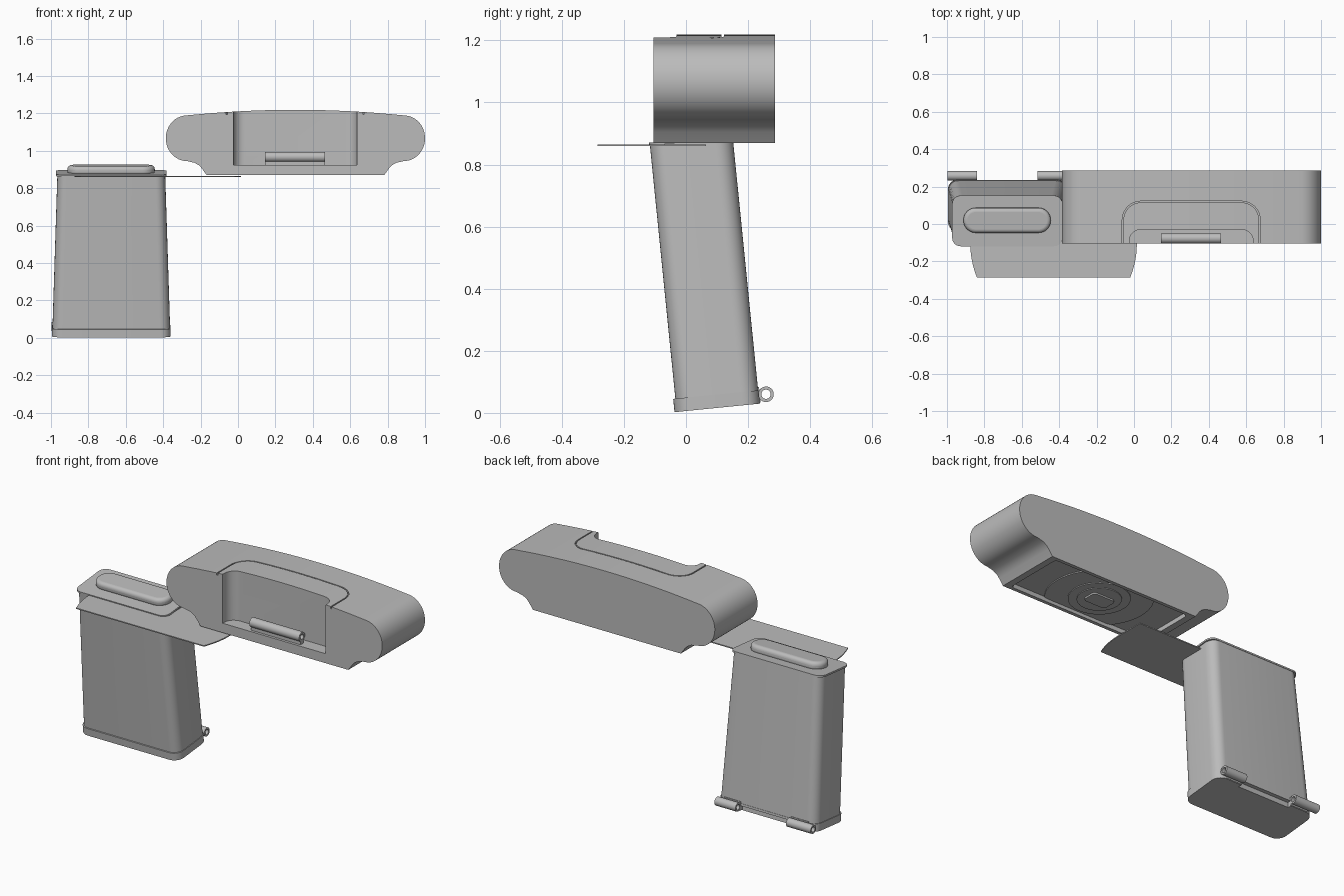
import bpy, bmesh, math
from mathutils import Matrix, Vector

cube = bpy.data.objects.get("Cube")
if cube:
    bpy.data.objects.remove(cube)

grey = bpy.data.materials.new("plain_grey")
grey.use_nodes = True
COLOR = (0.5, 0.5, 0.5, 1)
grey.diffuse_color = COLOR
grey.node_tree.nodes["Principled BSDF"].inputs["Base Color"].default_value = COLOR


def finish(name, bm, matrix=None):
    bmesh.ops.recalc_face_normals(bm, faces=bm.faces)
    if matrix:
        bm.transform(matrix)
    mesh = bpy.data.meshes.new(name)
    bm.to_mesh(mesh)
    bm.free()
    mesh.materials.append(grey)
    ob = bpy.data.objects.new(name, mesh)
    bpy.context.collection.objects.link(ob)
    smooth(ob)
    return ob


def activate(ob):
    bpy.ops.object.select_all(action='DESELECT')
    ob.select_set(True)
    bpy.context.view_layer.objects.active = ob


def smooth(ob):
    activate(ob)
    bpy.ops.object.shade_smooth_by_angle(angle=math.radians(30))


def prism(name, points, lo, hi, axis='z', matrix=None, top_scale=1.0):
    """Extrude a 2D outline along an axis, optionally narrowing in x."""
    bm = bmesh.new()
    place = {'z': lambda p, t: (p[0], p[1], t),
             'y': lambda p, t: (p[0], t, p[1]),
             'x': lambda p, t: (t, p[0], p[1])}[axis]
    mid = sum(p[0] for p in points) / len(points)
    a = [bm.verts.new(place(p, lo)) for p in points]
    b = [bm.verts.new(place((mid + (p[0] - mid) * top_scale, p[1]), hi)) for p in points]
    bm.faces.new(a)
    bm.faces.new(b)
    for i in range(len(points)):
        j = (i + 1) % len(points)
        bm.faces.new((a[i], a[j], b[j], b[i]))
    return finish(name, bm, matrix)


def arc(cx, cy, rx, ry, start, end, n=10):
    steps = [math.radians(start + (end - start) * i / n) for i in range(n + 1)]
    return [(cx + rx * math.cos(t), cy + ry * math.sin(t)) for t in steps]


def rounded(x0, x1, y0, y1, r):
    pts = []
    for i, (x, y) in enumerate([(x1 - r, y1 - r), (x0 + r, y1 - r),
                                (x0 + r, y0 + r), (x1 - r, y0 + r)]):
        pts += arc(x, y, r, r, 90 * i, 90 * i + 90, 8)
    return pts


def box(x0, x1, y0, y1):
    return [(x0, y0), (x1, y0), (x1, y1), (x0, y1)]


def cut(ob, cutter):
    mod = ob.modifiers.new("cut", 'BOOLEAN')
    mod.operation = 'DIFFERENCE'
    mod.solver = 'EXACT'
    mod.object = cutter
    activate(ob)
    bpy.ops.object.modifier_apply(modifier=mod.name)
    bpy.data.objects.remove(cutter)
    smooth(ob)


def bevel(ob, width, segments):
    mod = ob.modifiers.new("bevel", 'BEVEL')
    mod.width = width
    mod.segments = segments
    mod.limit_method = 'ANGLE'
    mod.angle_limit = math.radians(60)
    activate(ob)
    bpy.ops.object.modifier_apply(modifier=mod.name)
    smooth(ob)


def tube(name, x0, x1, y, z, r, hole, matrix=None):
    """Hollow hinge barrel along x."""
    bm = bmesh.new()
    n = 24
    rings = []
    for x, rad in ((x0, hole), (x0, r), (x1, r), (x1, hole)):
        rings.append([bm.verts.new((x, y + rad * math.cos(math.tau * i / n),
                                    z + rad * math.sin(math.tau * i / n))) for i in range(n)])
    for k in range(4):
        a, b = rings[k], rings[(k + 1) % 4]
        for i in range(n):
            j = (i + 1) % n
            bm.faces.new((a[i], a[j], b[j], b[i]))
    return finish(name, bm, matrix)


# Upper housing: symmetrical profile with rounded ends and a gently arched top
CX, FRONT, BACK = 0.307, -0.105, 0.287
half = [(0.475, 0.87), (0.5, 0.905), (0.515, 0.922), (0.54, 0.936)]
half += arc(0.58, 1.067, 0.113, 0.122, -90, 85, 24)
half += [(x, 1.219 - 0.03 * (x / 0.58) ** 2) for x in [0.56 - 0.04 * i for i in range(14)]]
profile = [(CX + x, z) for x, z in half] + [(CX, 1.219)]
profile += [(CX - x, z) for x, z in reversed(half)]
housing = prism("housing", profile, FRONT, BACK, 'y')

# Front pocket, open at the top
cut(housing, prism("pocket_cutter", rounded(-0.025, 0.637, -0.3, -0.03, 0.06), 0.925, 1.4))

# Thin seam around the top panel
def seam_path(x0, x1, y, r):
    return [(x1, -0.2)] + arc(x1 - r, y - r, r, r, 0, 90) + \
        arc(x0 + r, y - r, r, r, 90, 180) + [(x0, -0.2)]


seam = seam_path(-0.063, 0.675, 0.122, 0.1) + seam_path(-0.056, 0.668, 0.115, 0.093)[::-1]
cut(housing, prism("seam_cutter", seam, 1.195, 1.4))

# Underside recess with round plates and a central knob
cut(housing, prism("recess_cutter", rounded(-0.13, 0.744, -0.085, 0.267, 0.02), 0.7, 0.895))
MY = (FRONT + BACK) / 2
for name, radius, low in (("outer_plate", 0.28, 0.889), ("middle_plate", 0.16, 0.884),
                          ("inner_plate", 0.115, 0.88)):
    disc = [(x, max(-0.085, min(0.267, y))) for x, y in arc(CX, MY, radius, radius, 0, 352.5, 47)]
    prism(name, disc, low, 0.9)
knob = prism("knob", rounded(CX - 0.07, CX + 0.07, MY - 0.045, MY + 0.045, 0.02), 0.871, 0.9)

# Pocket hinge
tube("pocket_hinge", 0.145, 0.465, -0.077, 0.967, 0.027, 0.014)
prism("pocket_hinge_foot", box(-0.09, -0.064, 0.92, 0.946), 0.145, 0.465, 'x')

# Leaning container, modelled upright and then tilted
tilt = Matrix.Translation(Vector((0, -0.03, 0.003))) @ Matrix.Rotation(0.1, 4, 'X')
XL, XR = -0.995, -0.36
prism("container", rounded(XL + 0.003, XR - 0.003, 0, 0.268, 0.055), 0.03, 0.868,
      matrix=tilt, top_scale=0.915)
base = prism("container_base", rounded(XL, XR, -0.007, 0.27, 0.055), 0, 0.043, matrix=tilt)
cut(base, prism("slot_cutter", box(-0.84, -0.51, 0.25, 0.4), -0.1, 0.03, matrix=tilt))

# Rear hinge barrels and their webs
for side, x0, x1 in (("right", -0.998, -0.84), ("left", -0.515, -0.38)):
    tube(side + "_hinge_barrel", x0, x1, 0.292, 0.028, 0.025, 0.015, tilt)
    prism(side + "_hinge_web", box(0.2, 0.272, 0.003, 0.053), max(x0, -0.95), min(x1, -0.41),
          'x', matrix=tilt)

# Container lid and long rounded button
prism("container_lid", rounded(-0.972, -0.383, -0.002, 0.27, 0.045), 0.862, 0.872, matrix=tilt)
button = prism("lid_button", rounded(-0.912, -0.445, 0.072, 0.206, 0.066), 0.86, 0.91, matrix=tilt)
bevel(button, 0.035, 6)

# Flat flange plate joining the two halves
sweep = [(0.035 * (1 - t * t), -0.11 - 0.175 * t) for t in [i / 8 for i in range(9)]]
flange = [(-0.84 - x, y) for x, y in sweep] + [(-0.02 + x, y) for x, y in reversed(sweep)]
flange += [(0.015, 0.065), (-0.875, 0.065)]
prism("flange_plate", flange, 0.859, 0.865)
